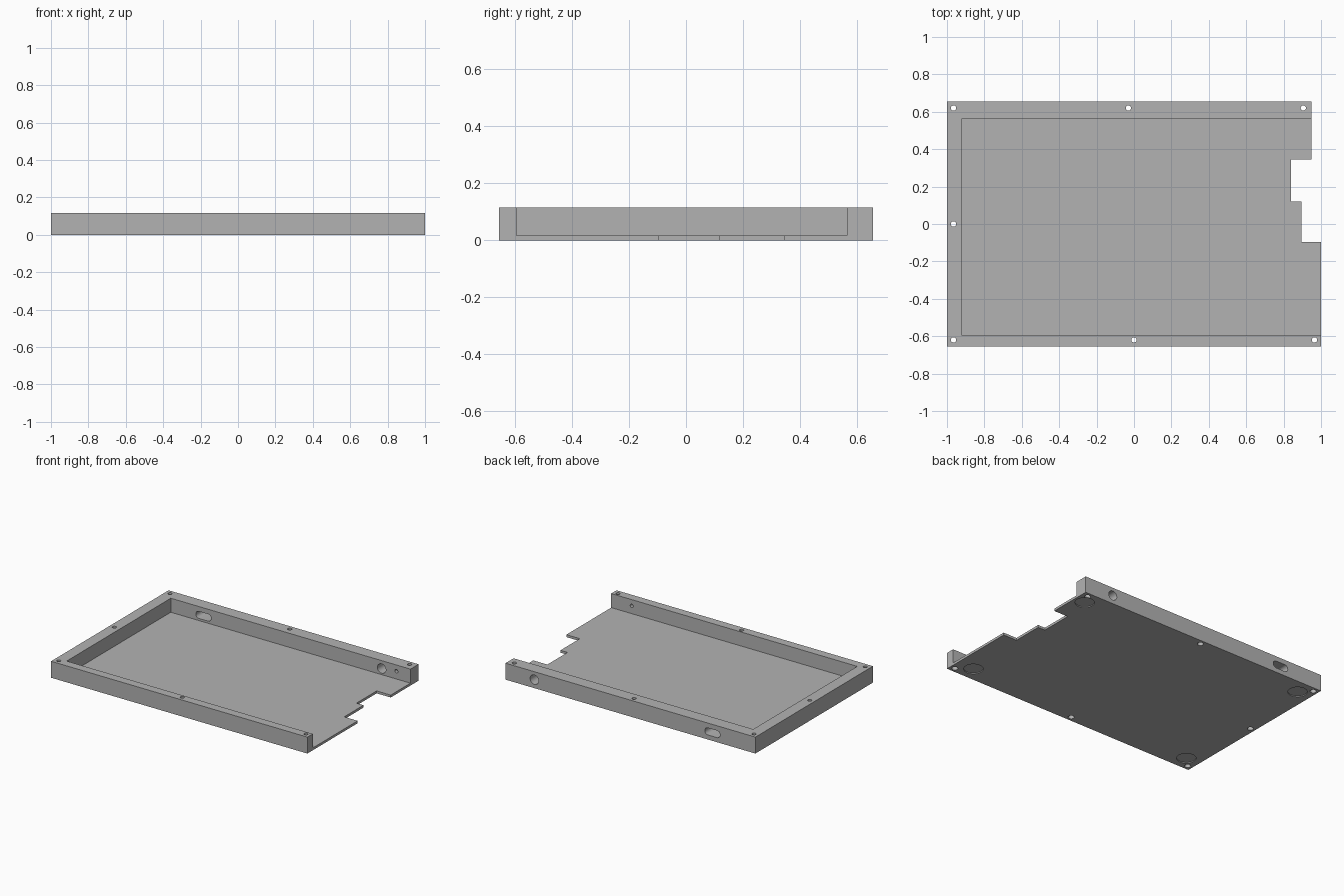
import bpy, bmesh
from mathutils import Matrix

if "Cube" in bpy.data.objects:
    bpy.data.objects.remove(bpy.data.objects["Cube"], do_unlink=True)

HEIGHT, FLOOR = 0.116, 0.017

grey = bpy.data.materials.new("plain_grey")
grey.use_nodes = True
grey.diffuse_color = (0.45, 0.45, 0.45, 1)
grey.node_tree.nodes["Principled BSDF"].inputs["Base Color"].default_value = (0.45, 0.45, 0.45, 1)


def prism(name, outline, z0, z1):
    bm = bmesh.new()
    face = bm.faces.new([bm.verts.new((x, y, z0)) for x, y in outline])
    top = bmesh.ops.extrude_face_region(bm, geom=[face])["geom"]
    bmesh.ops.translate(bm, vec=(0, 0, z1 - z0),
                        verts=[v for v in top if isinstance(v, bmesh.types.BMVert)])
    bmesh.ops.recalc_face_normals(bm, faces=bm.faces)
    return link(name, bm)


def cylinder(name, centre, radius, depth, axis="Z", stretch=0):
    # A stretch above zero pulls the two halves apart along x into a slot
    bm = bmesh.new()
    bmesh.ops.create_cone(bm, cap_ends=True, segments=32, radius1=radius,
                          radius2=radius, depth=depth)
    for v in bm.verts:
        v.co.x += stretch if v.co.x > 0 else -stretch
    turn = Matrix.Rotation(1.5707963, 4, "X") if axis == "Y" else Matrix()
    bmesh.ops.transform(bm, matrix=Matrix.Translation(centre) @ turn, verts=bm.verts)
    return link(name, bm)


def link(name, bm):
    me = bpy.data.meshes.new(name)
    bm.to_mesh(me)
    bm.free()
    me.materials.append(grey)
    ob = bpy.data.objects.new(name, me)
    bpy.context.collection.objects.link(ob)
    return ob


# Tray body with the notched right edge
tray = prism("tray", [(-1, -0.655), (1, -0.655), (1, -0.095), (0.895, -0.095),
                      (0.895, 0.12), (0.84, 0.12), (0.84, 0.345), (0.95, 0.345),
                      (0.95, 0.655), (-1, 0.655)], 0, HEIGHT)

# Open cavity, leaving the floor and three walls
cutters = [prism("cavity", [(-0.92, -0.595), (1.2, -0.595), (1.2, 0.565), (-0.92, 0.565)],
                 FLOOR, 0.3)]

# Screw holes through the rim, widened underneath
for x, y in [(-0.965, 0.62), (-0.03, 0.62), (0.905, 0.62), (-0.965, 0),
             (-0.965, -0.62), (0, -0.62), (0.965, -0.62)]:
    cutters.append(cylinder("screw_hole", (x, y, 0.05), 0.014, 0.4))
    cutters.append(cylinder("screw_head", (x, y, 0), 0.02, 0.06))

# Shallow round foot recesses underneath
for x in (-0.895, 0.87):
    for y in (-0.55, 0.55):
        cutters.append(cylinder("foot_recess", (x, y, 0), 0.062, 0.012))

# Cable hole and slot through the back wall, small blind holes inside both walls
cutters.append(cylinder("cable_hole", (0.725, 0.61, 0.06), 0.033, 0.2, "Y"))
cutters.append(cylinder("cable_slot", (-0.665, 0.61, 0.057), 0.025, 0.2, "Y", 0.035))
for y in (-0.595, 0.565):
    cutters.append(cylinder("peg_hole", (0.84, y, 0.072), 0.012, 0.06, "Y"))

for c in cutters:
    mod = tray.modifiers.new(c.name, "BOOLEAN")
    mod.operation, mod.solver, mod.object = "DIFFERENCE", "EXACT", c

# Bake the cuts, then drop the cutters
deps = bpy.context.evaluated_depsgraph_get()
mesh = bpy.data.meshes.new_from_object(tray.evaluated_get(deps))
tray.modifiers.clear()
tray.data = mesh
mesh.materials.clear()
mesh.materials.append(grey)
for p in mesh.polygons:
    p.material_index = 0
for c in cutters:
    bpy.data.objects.remove(c, do_unlink=True)

bpy.ops.object.select_all(action="DESELECT")
tray.select_set(True)
bpy.context.view_layer.objects.active = tray
bpy.ops.object.shade_smooth_by_angle(angle=0.6)
